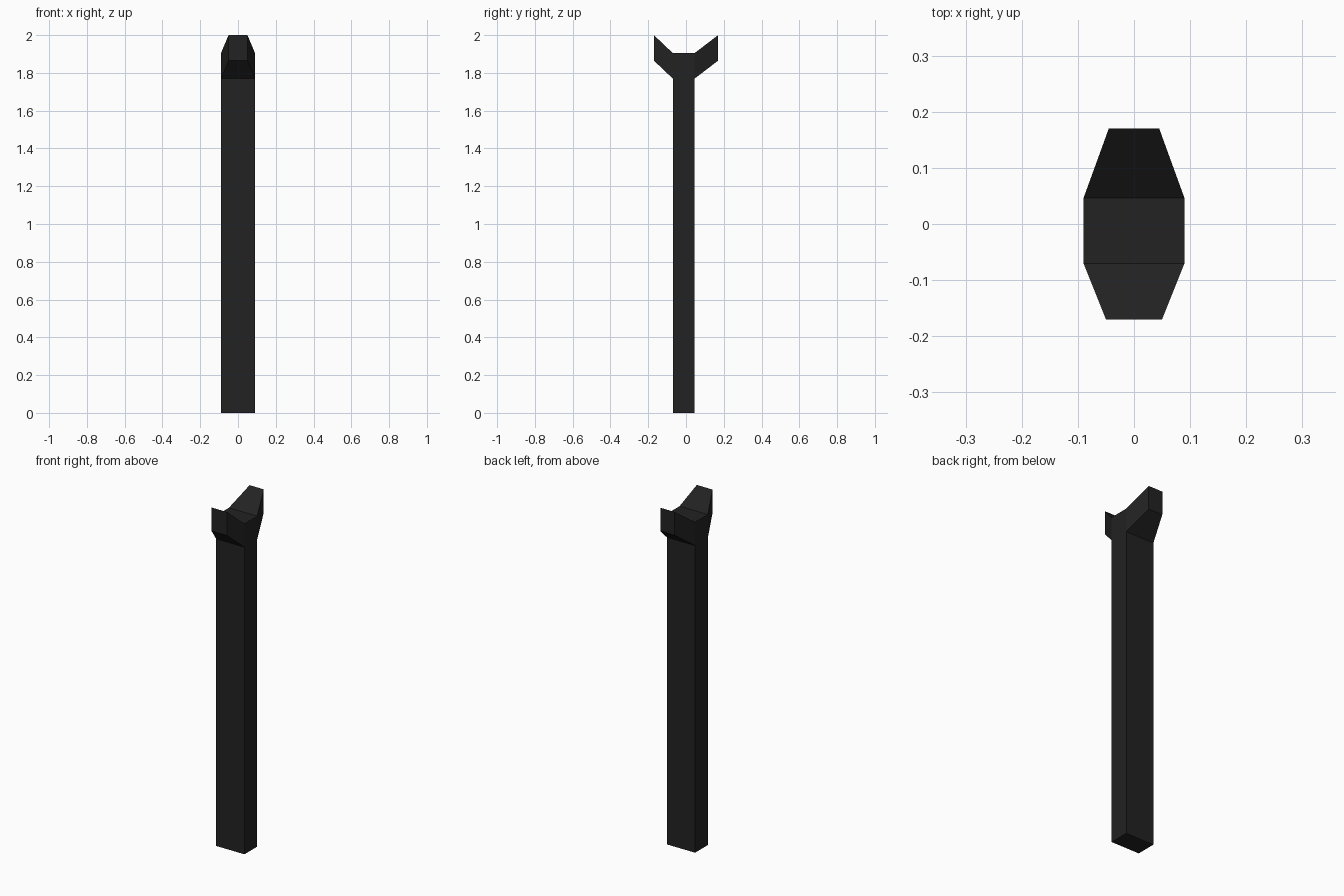
import bpy, bmesh
from mathutils import Vector

if "Cube" in bpy.data.objects:
    bpy.data.objects.remove(bpy.data.objects["Cube"])

HALF_W = 0.09                  # post half width
Y_FRONT, Y_BACK = -0.07, 0.046  # post depth
Z_NECK, Z_TOP = 1.77, 1.905    # prongs start here, post ends here

black = bpy.data.materials.new("matte black")
black.diffuse_color = (0.016, 0.016, 0.016, 1)
black.use_nodes = True
black.node_tree.nodes["Principled BSDF"].inputs["Base Color"].default_value = black.diffuse_color

bm = bmesh.new()

# Post: a footprint raised in two steps, leaving a band for the prongs
foot = bm.faces.new([bm.verts.new((x, y, 0)) for x, y in (
    (-HALF_W, Y_FRONT), (HALF_W, Y_FRONT), (HALF_W, Y_BACK), (-HALF_W, Y_BACK))])
base, top = foot, foot
for i, z in enumerate((Z_NECK, Z_TOP)):
    res = bmesh.ops.extrude_face_region(bm, geom=[top], use_keep_orig=(i == 0))
    if i == 1 and top.is_valid:
        bm.faces.remove(top)
    top = next(g for g in res["geom"] if isinstance(g, bmesh.types.BMFace))
    for v in top.verts:
        v.co.z = z


def prong(y_root, y_tip, tip_half_width, rise=0.095):
    """Pull one side of the head band outward and up into a tapered prong."""
    side = next(f for f in bm.faces
                if all(abs(v.co.y - y_root) < 1e-4 and v.co.z > 1 for v in f.verts))
    res = bmesh.ops.extrude_discrete_faces(bm, faces=[side])
    for v in res["faces"][0].verts:
        v.co = Vector((v.co.x * tip_half_width / HALF_W, y_tip, v.co.z + rise))


# Front and back prongs of the forked head
prong(Y_FRONT, -0.17, 0.05)
prong(Y_BACK, 0.17, 0.045)

bmesh.ops.remove_doubles(bm, verts=bm.verts, dist=1e-5)
bmesh.ops.recalc_face_normals(bm, faces=bm.faces)
mesh = bpy.data.meshes.new("forked_post")
bm.to_mesh(mesh)
bm.free()
mesh.materials.append(black)
post = bpy.data.objects.new("forked_post", mesh)
bpy.context.collection.objects.link(post)
